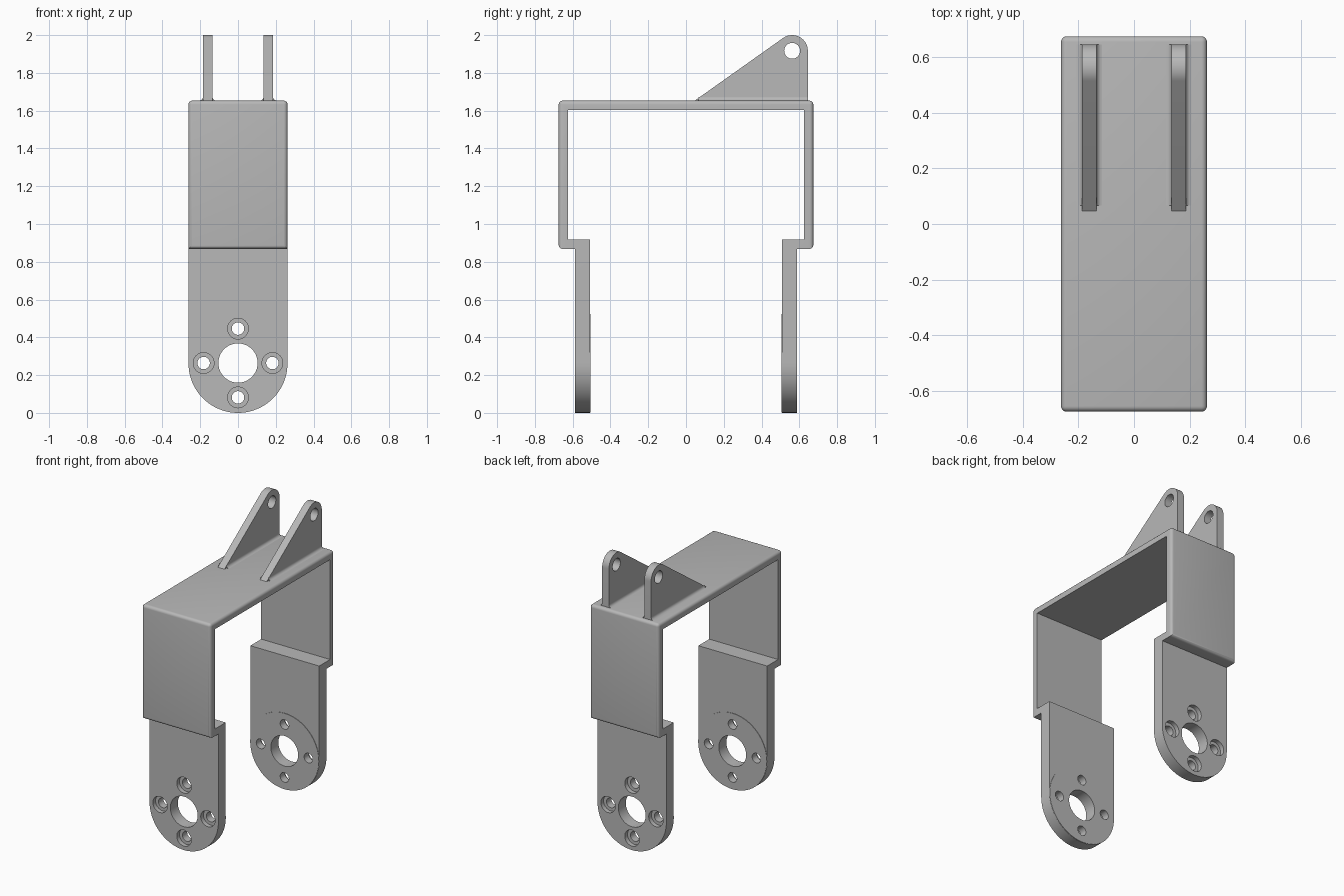
import bpy, bmesh, math

if "Cube" in bpy.data.objects:
    bpy.data.objects.remove(bpy.data.objects["Cube"], do_unlink=True)

GREY = (0.48, 0.48, 0.48, 1)
mat = bpy.data.materials.new("plain grey")
mat.use_nodes = True
mat.diffuse_color = GREY
mat.node_tree.nodes["Principled BSDF"].inputs["Base Color"].default_value = GREY

HALF_W = 0.262   # half width, also the radius of the leg ends
TOP = 1.653      # upper face of the bridge
OUT, LEG_OUT, LEG_IN = 0.674, 0.587, 0.508
HOLE_Z = 0.264


def arc(cx, cz, r, start, end, n):
    return [(cx + r * math.cos(start + (end - start) * i / n),
             cz + r * math.sin(start + (end - start) * i / n)) for i in range(n + 1)]


def circle(cx, cz, r, n=48):
    return arc(cx, cz, r, 0, 2 * math.pi, n)[:-1]


def prisms(name, outlines, axis, spans, round_outer=0):
    """Extrude each outline along x or y over each span, into one object."""
    bm = bmesh.new()
    for pts in outlines:
        for a, b in spans:
            place = (lambda p, t: (t, p[0], p[1])) if axis == "x" else (lambda p, t: (p[0], t, p[1]))
            lo = [bm.verts.new(place(p, a)) for p in pts]
            hi = [bm.verts.new(place(p, b)) for p in pts]
            bm.faces.new(lo)
            bm.faces.new(hi[::-1])
            for i in range(len(pts)):
                j = (i + 1) % len(pts)
                bm.faces.new((lo[j], lo[i], hi[i], hi[j]))
    bmesh.ops.recalc_face_normals(bm, faces=bm.faces)
    if round_outer:
        edges = [e for e in bm.edges if all(abs(v.co.y) > OUT - 0.001 for v in e.verts)]
        bmesh.ops.bevel(bm, geom=edges, offset=round_outer, segments=5,
                        profile=0.5, affect="EDGES")
    mesh = bpy.data.meshes.new(name)
    bm.to_mesh(mesh)
    bm.free()
    obj = bpy.data.objects.new(name, mesh)
    bpy.context.collection.objects.link(obj)
    mesh.materials.append(mat)
    return obj


def activate(obj):
    bpy.ops.object.select_all(action="DESELECT")
    obj.select_set(True)
    bpy.context.view_layer.objects.active = obj


def cut(obj, cutter):
    cutter.hide_render = True
    mod = obj.modifiers.new("cut", "BOOLEAN")
    mod.operation, mod.solver, mod.object = "DIFFERENCE", "EXACT", cutter
    activate(obj)
    bpy.ops.object.modifier_apply(modifier=mod.name)


# Bridge with side walls, stepped ledges and legs as one mirrored profile
right = [(0.626, 1.603), (0.626, 0.917), (LEG_IN, 0.917), (LEG_IN, 0),
         (LEG_OUT, 0), (LEG_OUT, 0.868), (OUT, 0.868), (OUT, TOP)]
left = [(-y, z) for y, z in reversed(right)]
bracket = prisms("bracket_frame", [right + left], "x", [(-HALF_W, HALF_W)], 0.02)

# Thin round pads on the inner leg faces
pads = prisms("inner_pads", [circle(0, HALF_W, HALF_W - 0.001, 64)], "y",
              [(-LEG_IN, -LEG_IN + 0.003), (LEG_IN - 0.003, LEG_IN)])

# Rounded leg ends, shaft holes and bolt holes
bolts = [(0.182 * math.cos(k * math.pi / 2), HOLE_Z + 0.182 * math.sin(k * math.pi / 2))
         for k in range(4)]
below = [(-0.4, HALF_W), (-0.4, -0.2), (0.4, -0.2), (0.4, HALF_W)]
end_trim = below + arc(0, HALF_W, HALF_W, 0, -math.pi, 40)
holes = [circle(0, HOLE_Z, 0.104)] + [circle(x, z, 0.033, 32) for x, z in bolts]
through = prisms("through_cutter", holes, "y", [(-1, 1)])
trim = prisms("end_cutter", [end_trim], "y", [(-1, 1)])
bores = prisms("counterbore_cutter", [circle(x, z, 0.055, 32) for x, z in bolts], "y",
               [(-1, -LEG_OUT + 0.03), (LEG_OUT - 0.03, 1)])
for cutter in (trim, through, bores):
    cut(bracket, cutter)
cut(pads, through)

# Pair of triangular lugs with a pin hole
cy, cz, r = 0.562, 1.917, 0.083
tip = 0.046
slope = math.atan2(cz - TOP, cy - tip) + math.asin(r / math.hypot(cy - tip, cz - TOP))
outline = [(tip, TOP), (cy + r, TOP)] + arc(cy, cz, r, 0, slope + math.pi / 2, 20)
pin = prisms("pin_cutter", [circle(cy, cz, 0.042, 32)], "x", [(-1, 1)])
parts = [bracket, pads]
IN_X, OUT_X, FILLET = 0.135, 0.186, 0.02
for side, label in ((1, "left"), (-1, "right")):
    lug = prisms(label + "_lug", [outline], "x", [sorted((side * IN_X, side * OUT_X))])
    cut(lug, pin)
    # Concave fillets along both sides of the lug foot
    coves = []
    for x, d in ((IN_X, -1), (OUT_X, 1)):
        cove = [(0, 0)] + arc(FILLET, FILLET, FILLET, math.pi, 1.5 * math.pi, 6)
        coves.append([(side * (x + d * u), TOP + v) for u, v in cove])
    parts += [lug, prisms(label + "_lug_fillets", coves, "y", [(tip + 0.02, cy + r)])]

for cutter in (trim, through, bores, pin):
    bpy.data.objects.remove(cutter, do_unlink=True)
for obj in parts:
    activate(obj)
    bpy.ops.object.shade_smooth_by_angle(angle=math.radians(30))
